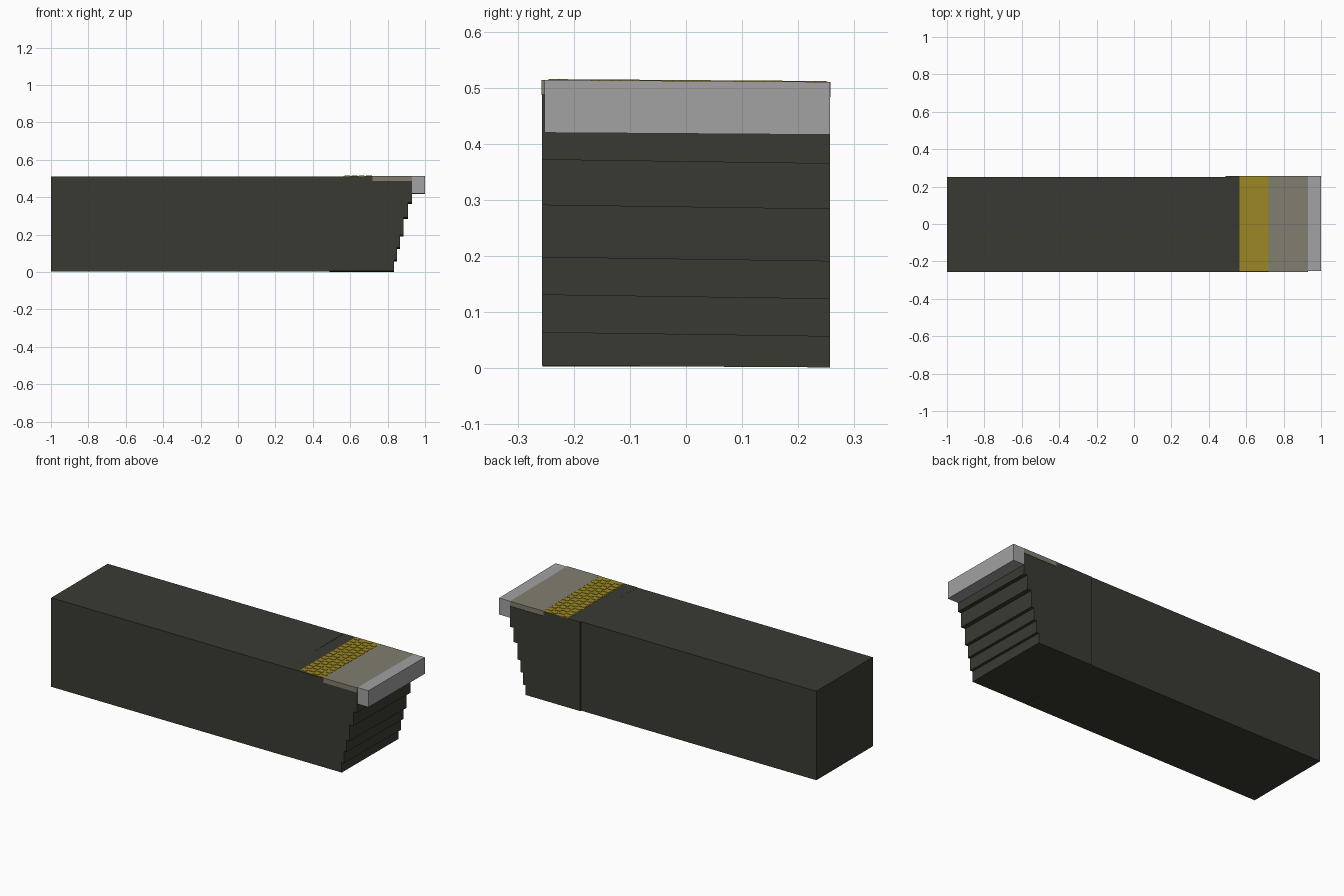
import bpy, bmesh

if "Cube" in bpy.data.objects:
    bpy.data.objects.remove(bpy.data.objects["Cube"])


def material(name, rgb):
    m = bpy.data.materials.new(name)
    m.diffuse_color = (*rgb, 1)
    m.use_nodes = True
    m.node_tree.nodes["Principled BSDF"].inputs["Base Color"].default_value = m.diffuse_color
    return m


DARK = material("dark_masonry", (0.042, 0.042, 0.034))
YELLOW = material("tactile_yellow", (0.323, 0.242, 0.017))
TAUPE = material("paving_taupe", (0.220, 0.205, 0.159))
GREY = material("edge_grey", (0.36, 0.36, 0.36))


def add_box(bm, x0, x1, y0, y1, z0, z1, tilt=0.0):
    """Box whose height drops gently towards +y by the tilt slope."""
    verts = bmesh.ops.create_cube(bm, size=1)["verts"]
    for v in verts:
        v.co.x = x0 if v.co.x < 0 else x1
        v.co.y = y0 if v.co.y < 0 else y1
        v.co.z = (z0 if v.co.z < 0 else z1) - tilt * v.co.y


def finish(bm, name, mat):
    mesh = bpy.data.meshes.new(name)
    bm.to_mesh(mesh)
    bm.free()
    mesh.materials.append(mat)
    ob = bpy.data.objects.new(name, mesh)
    bpy.context.collection.objects.link(ob)
    return ob


def box(name, mat, *dims, tilt=0.0):
    bm = bmesh.new()
    add_box(bm, *dims, tilt=tilt)
    return finish(bm, name, mat)


Y0, Y1 = -0.252, 0.257

# Long platform body
box("platform_body", DARK, -1, 0.49, -0.256, 0.252, 0.003, 0.511)

# Corbelled end wall: stepped profile extruded across the width
heights = [0.003, 0.060, 0.127, 0.194, 0.287, 0.368, 0.485]
reaches = [0.835, 0.850, 0.866, 0.884, 0.909, 0.931]
outline = [(0.488, heights[0])]
for i, x in enumerate(reaches):
    outline += [(x, heights[i]), (x, heights[i + 1])]
outline += [(0.72, 0.485), (0.72, 0.5105), (0.488, 0.5105)]
bm = bmesh.new()
wall = bm.faces.new([bm.verts.new((x, -0.257, z)) for x, z in outline])
side = bmesh.ops.extrude_face_region(bm, geom=[wall])["geom"]
for v in side:
    if isinstance(v, bmesh.types.BMVert):
        v.co.y = Y1
for v in bm.verts:
    v.co.z -= (0.006 if v.co.z < 0.01 or v.co.z > 0.5 else 0.014) * v.co.y
bmesh.ops.recalc_face_normals(bm, faces=bm.faces[:])
finish(bm, "stepped_wall", DARK)

# Paving slab and edge stone
box("paving_slab", TAUPE, 0.72, 0.931, -0.2575, Y1 + 0.0005, 0.485, 0.512, tilt=0.007)
box("edge_stone", GREY, 0.931, 1.0, Y0, Y1, 0.418, 0.512, tilt=0.007)

# Tactile warning strip with staggered raised pads
bm = bmesh.new()
add_box(bm, 0.565, 0.72, Y0, Y1, 0.508, 0.5115, tilt=0.007)
columns, rows = 4, 14
dx, dy = 0.155 / columns, (Y1 - Y0) / rows
for c in range(columns):
    for r in range(rows - c % 2):
        x = 0.565 + (c + 0.5) * dx
        y = Y0 + (r + 0.5 + 0.5 * (c % 2)) * dy
        add_box(bm, x - 0.4 * dx, x + 0.4 * dx, y - 0.3 * dy, y + 0.3 * dy,
                0.511, 0.5135, tilt=0.007)
finish(bm, "tactile_strip", YELLOW)
